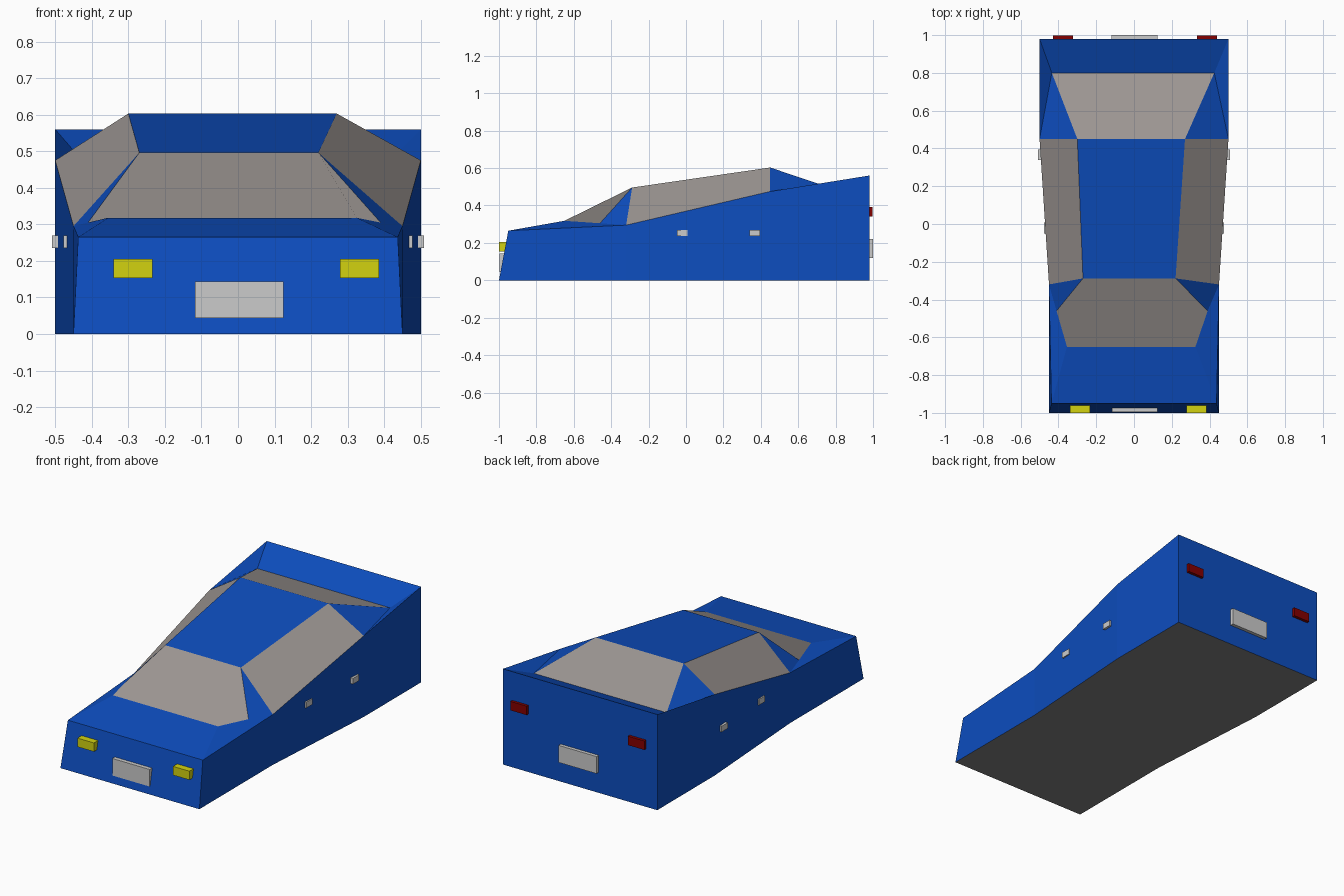
import bpy
import bmesh
from mathutils import Vector

if "Cube" in bpy.data.objects:
    bpy.data.objects.remove(bpy.data.objects["Cube"])


def material(name, rgb):
    m = bpy.data.materials.new(name)
    m.diffuse_color = (*rgb, 1)
    m.use_nodes = True
    m.node_tree.nodes["Principled BSDF"].inputs["Base Color"].default_value = m.diffuse_color
    return m


BLUE = material("blue_paint", (0.004, 0.075, 0.52))
GLASS = material("tinted_glass", (0.34, 0.31, 0.295))
UNDER = material("dark_underside", (0.22, 0.22, 0.22))
YELLOW = material("yellow_lamp", (0.65, 0.65, 0.005))
RED = material("red_lamp", (0.23, 0.0, 0.0))
PALE = material("pale_trim", (0.52, 0.52, 0.52))

# Cross-body stations: left x, right x, y, z
STATIONS = {
    "floor_front": (-0.45, 0.45, -1.0, 0),
    "floor_mid": (-0.45, 0.45, -0.32, 0),
    "floor_hip": (-0.50, 0.50, 0.45, 0),
    "floor_back": (-0.50, 0.50, 0.98, 0),
    "nose": (-0.437, 0.437, -0.95, 0.265),
    "waist": (-0.45, 0.45, -0.32, 0.295),
    "hip": (-0.50, 0.50, 0.45, 0.475),
    "tail": (-0.50, 0.50, 0.98, 0.56),
    "screen_base": (-0.355, 0.325, -0.65, 0.318),
    "screen_corner": (-0.41, 0.39, -0.46, 0.305),
    "roof_front": (-0.27, 0.22, -0.288, 0.496),
    "roof_back": (-0.30, 0.27, 0.45, 0.603),
    "rear_base": (-0.435, 0.425, 0.80, 0.485),
}


def panels(name, mat, faces):
    """Join faces of (station, side) corners into one object facing outward."""
    bm = bmesh.new()
    verts = {}
    for face in faces:
        for key in face:
            if key not in verts:
                xl, xr, y, z = STATIONS[key[0]]
                verts[key] = bm.verts.new((xl if key[1] == 0 else xr, y, z))
        bm.faces.new([verts[k] for k in face])
    bm.normal_update()
    for f in bm.faces:
        mid = f.calc_center_median()
        if f.normal.dot(mid - Vector((0, mid.y * 0.5, 0.1))) < 0:
            f.normal_flip()
    finish(name, mat, bm)


def finish(name, mat, bm):
    mesh = bpy.data.meshes.new(name)
    bm.to_mesh(mesh)
    bm.free()
    mesh.materials.append(mat)
    obj = bpy.data.objects.new(name, mesh)
    bpy.context.collection.objects.link(obj)


def side(s, *names):
    return [(n, s) for n in names]


def both(*names):
    return [side(s, *names) for s in (0, 1)]


def across(*names):
    return side(0, *names) + side(1, *reversed(names))


def box(name, mat, x, y, z):
    bm = bmesh.new()
    bmesh.ops.create_cube(bm, size=1)
    for v in bm.verts:
        v.co = [r[0] if c < 0 else r[1] for c, r in zip(v.co, (x, y, z))]
    finish(name, mat, bm)


# Painted shell: flanks, ends, bonnet, pillars, roof and tail deck
panels("body_shell", BLUE,
       both("floor_front", "floor_mid", "waist", "nose")
       + both("floor_mid", "floor_hip", "hip", "waist")
       + both("floor_hip", "floor_back", "tail", "hip")
       + [across("floor_front", "nose"), across("floor_back", "tail"),
          across("nose", "screen_base")]
       + both("nose", "waist", "screen_corner", "screen_base"))
panels("front_pillars", BLUE, both("waist", "roof_front", "screen_corner"))
panels("roof", BLUE, [across("roof_front", "roof_back")])
panels("rear_pillars", BLUE, both("roof_back", "hip", "rear_base"))
panels("tail_deck", BLUE,
       both("hip", "tail", "rear_base") + [across("rear_base", "tail")])

# Underside
panels("underside", UNDER,
       [across("floor_front", "floor_mid", "floor_hip", "floor_back")])

# Glass
panels("windscreen", GLASS, [across("screen_base", "screen_corner", "roof_front")])
panels("side_windows", GLASS, both("waist", "hip", "roof_back", "roof_front"))
panels("rear_window", GLASS, [across("roof_back", "rear_base")])

# Lamps
for tag, x in (("left", -0.287), ("right", 0.332)):
    box(f"headlight_{tag}", YELLOW, (x - 0.053, x + 0.053), (-1.0, -0.95), (0.154, 0.205))
for tag, x in (("left", -0.375), ("right", 0.387)):
    box(f"tail_light_{tag}", RED, (x - 0.053, x + 0.053), (0.96, 0.997), (0.34, 0.392))

# Number plates
box("front_plate", PALE, (-0.117, 0.125), (-0.996, -0.97), (0.044, 0.144))
box("rear_plate", PALE, (-0.12, 0.125), (0.96, 1.0), (0.12, 0.22))

# Door handles
for tag, y, reach in (("front", -0.021, 0.477), ("rear", 0.367, 0.508)):
    for end, s in (("left", -1), ("right", 1)):
        box(f"{tag}_handle_{end}", PALE, sorted((s * reach, s * (reach - 0.02))),
            (y - 0.028, y + 0.028), (0.236, 0.27))
